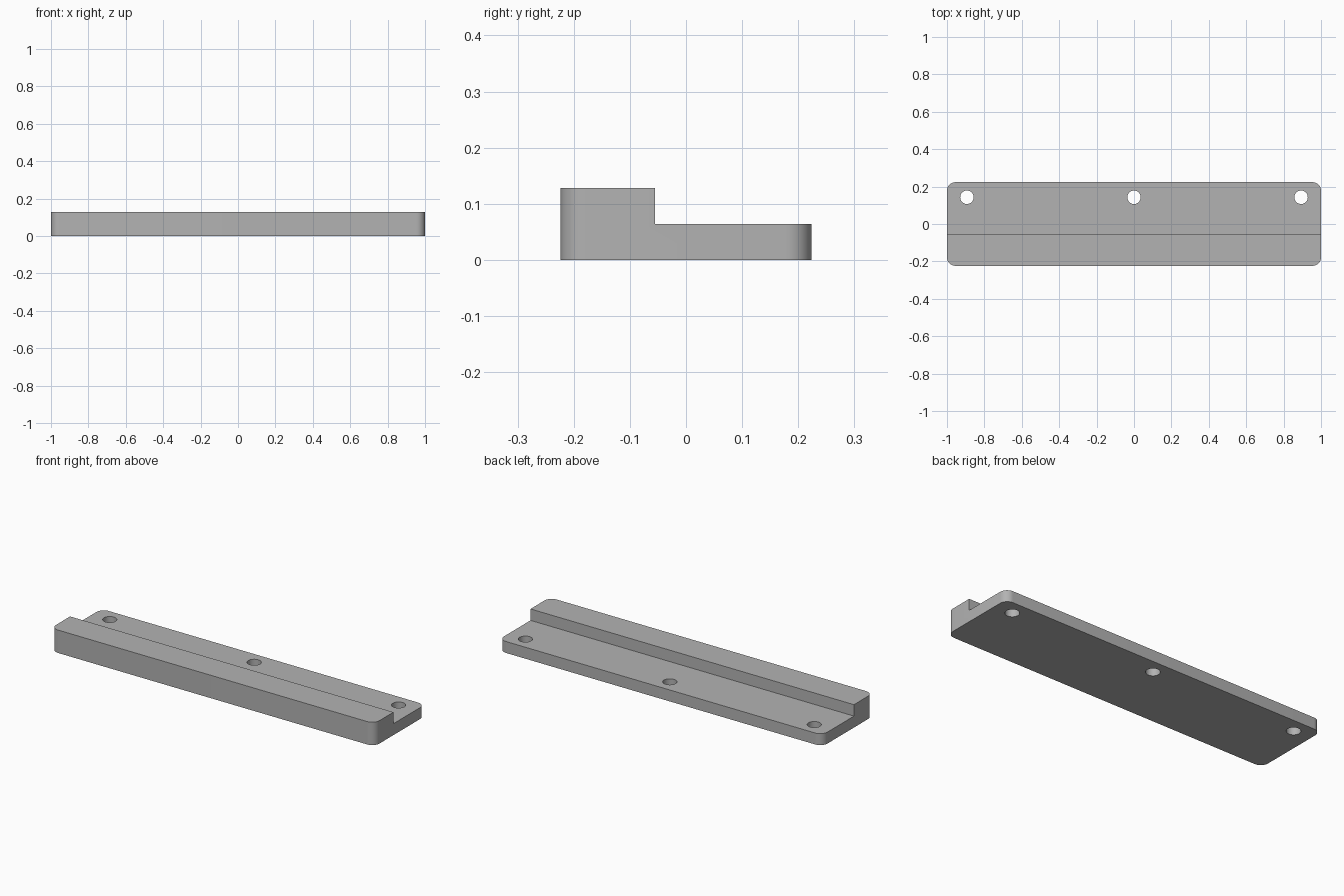
import bpy
import bmesh

cube = bpy.data.objects.get("Cube")
if cube:
    bpy.data.objects.remove(cube, do_unlink=True)

HALF_L, HALF_W = 1.0, 0.2235
STEP_Y, STEP_Z, TOP_Z = -0.055, 0.064, 0.128
CORNER_R, HOLE_R = 0.045, 0.036
HOLE_Y, HOLE_X = 0.143, 0.893

grey = bpy.data.materials.new("plain grey")
grey.use_nodes = True
colour = (0.45, 0.45, 0.45, 1.0)
grey.diffuse_color = colour
grey.node_tree.nodes["Principled BSDF"].inputs["Base Color"].default_value = colour


def make_object(name, bm):
    bmesh.ops.recalc_face_normals(bm, faces=bm.faces)
    mesh = bpy.data.meshes.new(name)
    bm.to_mesh(mesh)
    bm.free()
    mesh.materials.append(grey)
    obj = bpy.data.objects.new(name, mesh)
    bpy.context.collection.objects.link(obj)
    return obj


# Stepped bar: L-shaped profile extruded along x, upright corners rounded
profile = [(-HALF_W, 0), (HALF_W, 0), (HALF_W, STEP_Z),
           (STEP_Y, STEP_Z), (STEP_Y, TOP_Z), (-HALF_W, TOP_Z)]
bm = bmesh.new()
end = bm.faces.new([bm.verts.new((-HALF_L, y, z)) for y, z in profile])
grown = bmesh.ops.extrude_face_region(bm, geom=[end], use_keep_orig=True)
moved = [v for v in grown["geom"] if isinstance(v, bmesh.types.BMVert)]
bmesh.ops.translate(bm, verts=moved, vec=(2 * HALF_L, 0, 0))
corners = [e for e in bm.edges
           if all(abs(abs(v.co.y) - HALF_W) < 1e-4 for v in e.verts)
           and abs(e.verts[0].co.z - e.verts[1].co.z) > 0.01]
bmesh.ops.bevel(bm, geom=corners, offset=CORNER_R, offset_type='OFFSET',
                segments=10, profile=0.5, affect='EDGES')
bar = make_object("stepped_bar", bm)

# Three screw holes through the low ledge
bm = bmesh.new()
for x in (-HOLE_X, 0, HOLE_X):
    made = bmesh.ops.create_cone(bm, cap_ends=True, segments=48, radius1=HOLE_R,
                                 radius2=HOLE_R, depth=0.4)
    bmesh.ops.translate(bm, verts=made["verts"], vec=(x, HOLE_Y, 0))
cutter = make_object("hole_cutter", bm)

cut = bar.modifiers.new("screw_holes", 'BOOLEAN')
cut.operation = 'DIFFERENCE'
cut.solver = 'EXACT'
cut.object = cutter
bpy.ops.object.select_all(action='DESELECT')
bar.select_set(True)
bpy.context.view_layer.objects.active = bar
bpy.ops.object.modifier_apply(modifier=cut.name)
bpy.data.objects.remove(cutter, do_unlink=True)

# Smooth rounded corners and hole walls, keep other edges sharp
bpy.ops.object.shade_smooth_by_angle(angle=0.5)
